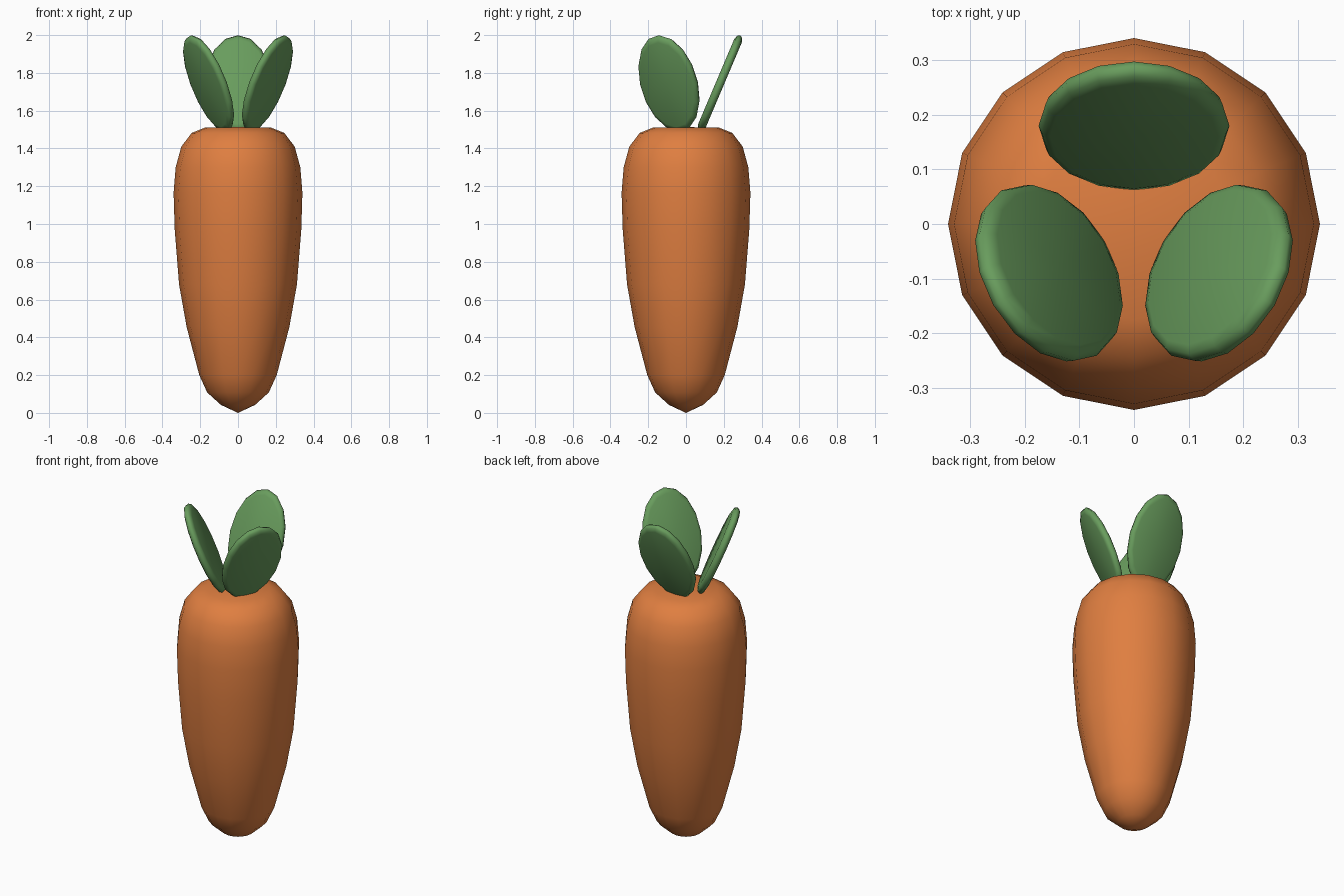
import bpy, bmesh, math
from mathutils import Matrix

if "Cube" in bpy.data.objects:
    bpy.data.objects.remove(bpy.data.objects["Cube"])

SIDES = 16

def material(name, rgb):
    m = bpy.data.materials.new(name)
    m.diffuse_color = (*rgb, 1)
    m.use_nodes = True
    m.node_tree.nodes["Principled BSDF"].inputs["Base Color"].default_value = m.diffuse_color
    return m

orange = material("carrot orange", (0.74, 0.21, 0.052))
green = material("leaf green", (0.14, 0.335, 0.11))

def lathe(name, profile, mat, sx=1.0, sy=1.0, matrix=Matrix()):
    """Closed solid of revolution; first and last profile points lie on the axis."""
    bm = bmesh.new()
    rings = []
    for r, z in profile:
        if r == 0:
            rings.append([bm.verts.new((0, 0, z))] * SIDES)
        else:
            rings.append([bm.verts.new((r * sx * math.cos(2 * math.pi * i / SIDES),
                                        r * sy * math.sin(2 * math.pi * i / SIDES), z))
                          for i in range(SIDES)])
    for a, b in zip(rings, rings[1:]):
        for i in range(SIDES):
            j = (i + 1) % SIDES
            bm.faces.new(list(dict.fromkeys((a[i], a[j], b[j], b[i]))))
    bmesh.ops.transform(bm, matrix=matrix, verts=bm.verts)
    bmesh.ops.recalc_face_normals(bm, faces=bm.faces)
    for f in bm.faces:
        f.smooth = True
    mesh = bpy.data.meshes.new(name)
    bm.to_mesh(mesh)
    bm.free()
    mesh.materials.append(mat)
    ob = bpy.data.objects.new(name, mesh)
    bpy.context.collection.objects.link(ob)
    return ob

# Root: rounded shoulders tapering to a blunt point
lathe("root", [(0, 0), (0.09, 0.042), (0.163, 0.108), (0.205, 0.2), (0.272, 0.455),
               (0.312, 0.68), (0.335, 0.97), (0.341, 1.165), (0.33, 1.3),
               (0.30, 1.41), (0.245, 1.482), (0.175, 1.51), (0, 1.513)], orange)

# Leaves: three thick oval discs with rounded rims, leaning outward
T = 0.022
leaf_profile = [(0, -T), (0.88, -T), (0.965, -0.015), (1, 0),
                (0.965, 0.015), (0.88, T), (0, T)]
for k, name in enumerate(("leaf_back", "leaf_left", "leaf_right")):
    pose = (Matrix.Rotation(math.radians(120 * k), 4, 'Z')
            @ Matrix.Translation((0, 0.18, 1.745))
            @ Matrix.Rotation(math.radians(90 - 23), 4, 'X'))
    lathe(name, leaf_profile, green, 0.175, 0.276, pose)
